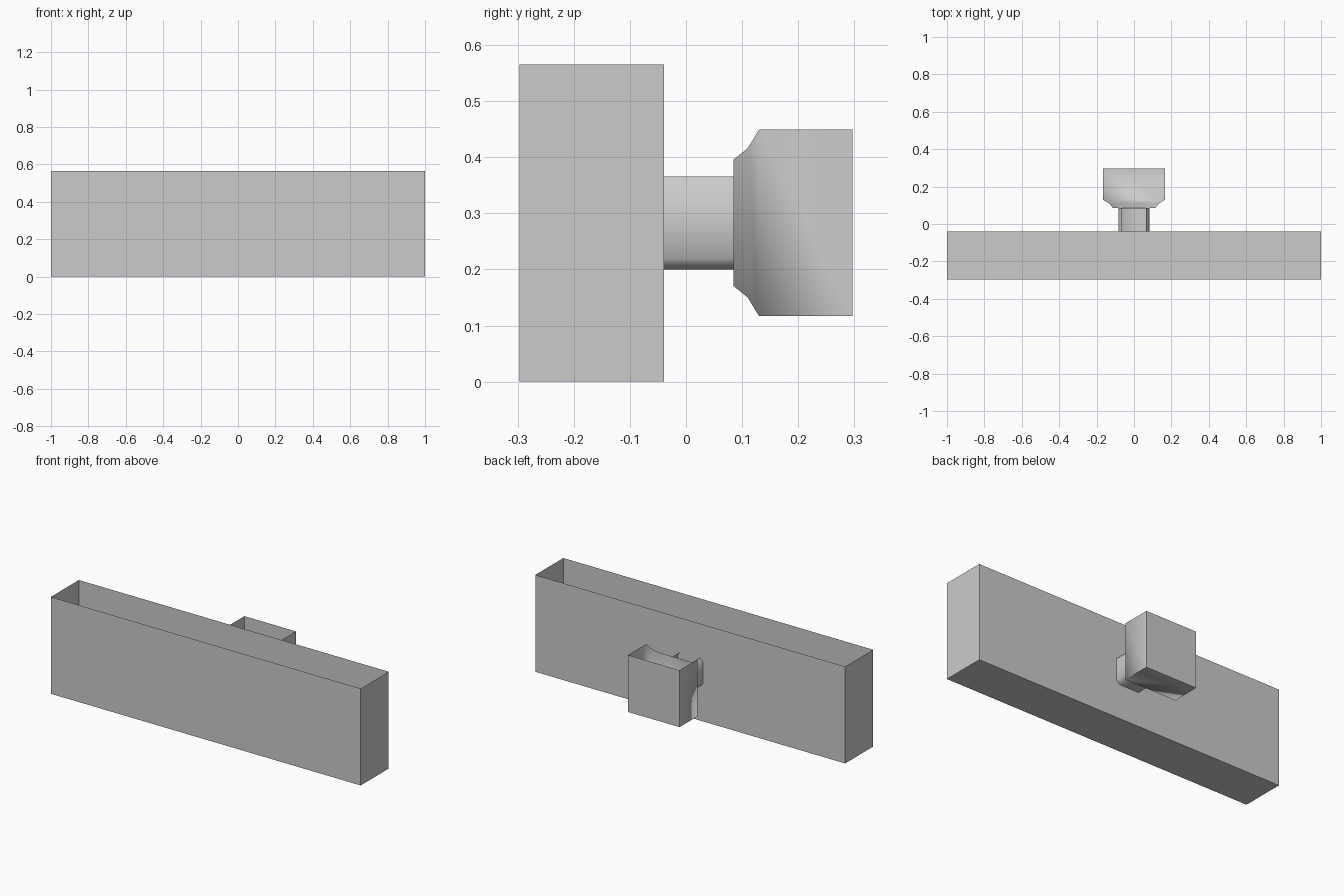
import bpy, bmesh, math

if "Cube" in bpy.data.objects:
    bpy.data.objects.remove(bpy.data.objects["Cube"])

CZ = 0.283  # height of the knob axis


def square(h):
    return [(-h, -h), (h, -h), (h, h), (-h, h)]


def chamfered(h, c):
    k = h - c
    return [(-k, -h), (k, -h), (h, -k), (h, k), (k, h), (-k, h), (-h, k), (-h, -k)]


def loft(name, rings, open_seg, cap_start, cap_end, smooth=None):
    """Skin (y, [(x, z)...]) rings along y, leaving the upward side open."""
    bm = bmesh.new()
    loops = [[bm.verts.new((x, y, z)) for x, z in pts] for y, pts in rings]
    n = len(loops[0])
    for a, b in zip(loops, loops[1:]):
        for i in range(n):
            if i != open_seg:
                j = (i + 1) % n
                bm.faces.new((a[j], a[i], b[i], b[j]))
    if cap_start:
        bm.faces.new(loops[0])
    if cap_end:
        bm.faces.new(loops[-1][::-1])
    mesh = bpy.data.meshes.new(name)
    bm.to_mesh(mesh)
    bm.free()
    ob = bpy.data.objects.new(name, mesh)
    bpy.context.collection.objects.link(ob)
    if smooth:
        bpy.ops.object.select_all(action='DESELECT')
        ob.select_set(True)
        bpy.context.view_layer.objects.active = ob
        bpy.ops.object.shade_smooth_by_angle(angle=math.radians(smooth))
    return ob


def raised(pts):
    return [(x, z + CZ) for x, z in pts]


# Long drawer-front panel, open on top
panel = [(-1, 0), (1, 0), (1, 0.565), (-1, 0.565)]
loft("panel", [(-0.297, panel), (-0.039, panel)], 2, True, True)

# Neck with chamfered corners, open on top
neck = raised(chamfered(0.083, 0.02))
loft("knob_neck", [(-0.039, neck), (0.085, neck)], 4, False, False, 60)

# Square knob head flaring out from the neck, open on top
head = [(0.085, 0.113), (0.11, 0.133), (0.13, 0.166), (0.297, 0.166)]
loft("knob_head", [(y, raised(square(h))) for y, h in head], 2, True, True, 60)
